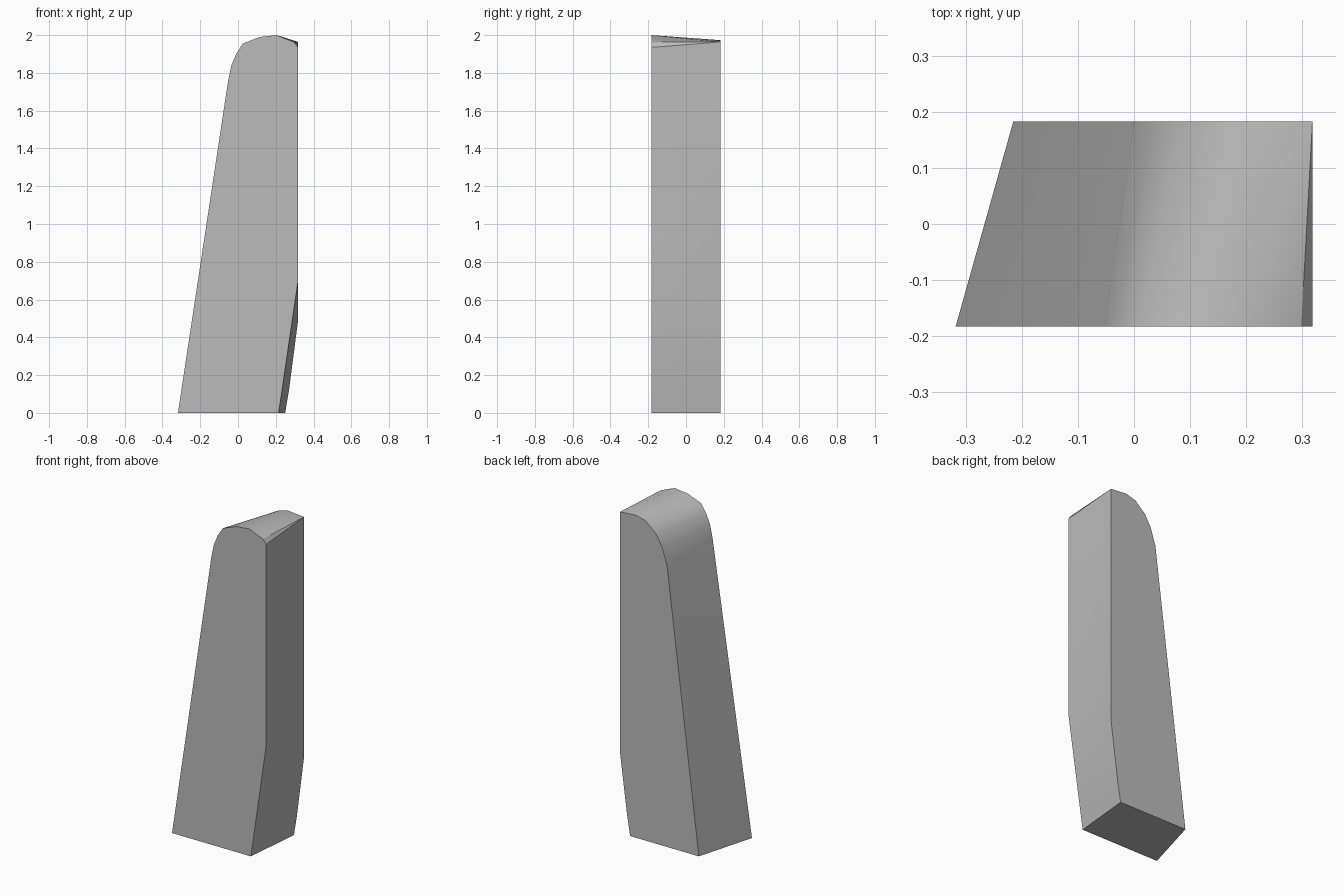
import bpy
import bmesh
import math

default_cube = bpy.data.objects.get("Cube")
if default_cube:
    bpy.data.objects.remove(default_cube, do_unlink=True)

HALF_DEPTH = 0.183
SIDE = 0.318

# Matching outline points as (x, z): front end, back end
foot_side = [
    ((-SIDE, 0), (-0.215, 0)),
    ((0.215, 0), (0.25, 0)),
    ((0.233, 0.12), (0.27, 0.12)),
    ((SIDE, 0.7), (SIDE, 0.49)),
]
top_corner = (SIDE, 1.964)
rounded_top = [
    ((SIDE, 1.935), top_corner),
    ((0.298, 1.962), top_corner),
    ((0.205, 2), top_corner),
    ((0.115, 1.99), (0.21, 1.973)),
    ((0.025, 1.955), (0.145, 1.956)),
    ((-0.01, 1.9), (0.075, 1.895)),
    ((-0.035, 1.84), (0.034, 1.825)),
    ((-0.052, 1.76), (0, 1.72)),
]


def make_material(name, grey):
    colour = (grey, grey, grey, 1)
    material = bpy.data.materials.new(name)
    material.use_nodes = True
    material.diffuse_color = colour
    shader = material.node_tree.nodes["Principled BSDF"]
    shader.inputs["Base Color"].default_value = colour
    return material


def loft(name, outline, material):
    """Skin between the front and back outlines and cap both ends."""
    bm = bmesh.new()
    front = [bm.verts.new((f[0], -HALF_DEPTH, f[1])) for f, b in outline]
    back = [bm.verts.new((b[0], HALF_DEPTH, b[1])) for f, b in outline]
    count = len(outline)
    for i in range(count):
        j = (i + 1) % count
        bm.faces.new((front[i], back[i], back[j], front[j]))
    bm.faces.new(front)
    bm.faces.new(reversed(back))
    # Outline points that meet in one corner become a fan
    bmesh.ops.remove_doubles(bm, verts=bm.verts, dist=0.0001)
    bmesh.ops.recalc_face_normals(bm, faces=bm.faces)
    mesh = bpy.data.meshes.new(name)
    bm.to_mesh(mesh)
    bm.free()
    mesh.materials.append(material)
    obj = bpy.data.objects.new(name, mesh)
    bpy.context.collection.objects.link(obj)
    return obj


# Tapered slab with a rounded, skewed top and an undercut foot
slab = loft("tapered_slab", foot_side + rounded_top, make_material("plain grey", 0.5))
bpy.ops.object.select_all(action="DESELECT")
slab.select_set(True)
bpy.context.view_layer.objects.active = slab
bpy.ops.object.shade_smooth_by_angle(angle=math.radians(30))
